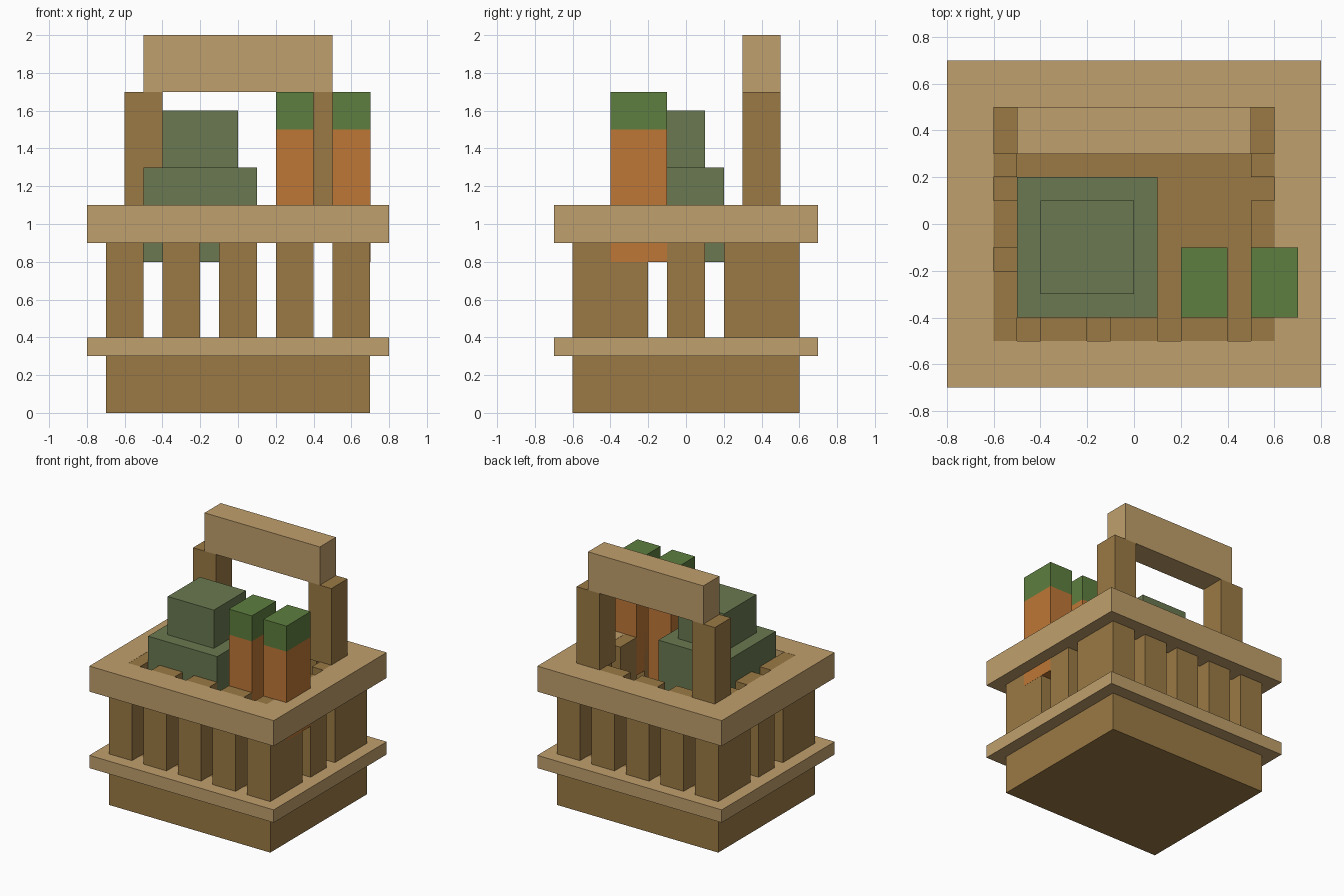
import bpy
import bmesh

cube = bpy.data.objects.get("Cube")
if cube:
    bpy.data.objects.remove(cube, do_unlink=True)


def material(name, rgb):
    m = bpy.data.materials.new(name)
    m.use_nodes = True
    color = (*rgb, 1)
    m.diffuse_color = color
    bsdf = m.node_tree.nodes["Principled BSDF"]
    bsdf.inputs["Base Color"].default_value = color
    bsdf.inputs["Roughness"].default_value = 0.9
    return m


tan = material("light wood", (0.53, 0.35, 0.15))
brown = material("dark wood", (0.33, 0.195, 0.06))
sage = material("sage green", (0.144, 0.19, 0.08))
leaf = material("leaf green", (0.112, 0.209, 0.05))
orange = material("carrot orange", (0.52, 0.184, 0.037))


def finish(name, bm, mat):
    mesh = bpy.data.meshes.new(name)
    bm.to_mesh(mesh)
    bm.free()
    mesh.materials.append(mat)
    obj = bpy.data.objects.new(name, mesh)
    bpy.context.collection.objects.link(obj)
    return obj


def box(name, x, y, z, mat):
    """Box from (low, high) pairs on each axis."""
    bm = bmesh.new()
    bmesh.ops.create_cube(bm, size=1)
    for v in bm.verts:
        for i, (low, high) in enumerate((x, y, z)):
            v.co[i] = high if v.co[i] > 0 else low
    return finish(name, bm, mat)


def ring(name, outer, inner, z, mat):
    """Rectangular frame with an open middle."""
    bm = bmesh.new()
    corners = [(-1, -1), (1, -1), (1, 1), (-1, 1)]
    loops = [[bm.verts.new((sx * w, sy * d, h)) for sx, sy in corners]
             for (w, d), h in ((outer, z[0]), (outer, z[1]),
                               (inner, z[1]), (inner, z[0]))]
    for k in range(4):
        a, b = loops[k], loops[(k + 1) % 4]
        for i in range(4):
            j = (i + 1) % 4
            bm.faces.new((a[i], a[j], b[j], b[i]))
    bmesh.ops.recalc_face_normals(bm, faces=bm.faces)
    return finish(name, bm, mat)


# Base and the two rims
box("base", (-0.7, 0.7), (-0.6, 0.6), (0, 0.399), brown)
ring("lower_rim", (0.8, 0.7), (0.6, 0.5), (0.3, 0.4), tan)
ring("upper_rim", (0.8, 0.7), (0.6, 0.5), (0.9, 1.1), tan)

# Corner posts, wall slats and handle posts
wall = (0.39, 1.099)
for sx, side in ((-1, "right"), (1, "left")):
    x = sorted((sx * 0.5, sx * 0.7))
    for sy, end in ((-1, "front"), (1, "back")):
        box(f"{end}_{side}_corner", x, sorted((sy * 0.2, sy * 0.6)), wall, brown)
    box(f"{side}_slat", x, (-0.1, 0.1), wall, brown)
    box(f"{side}_handle_post", sorted((sx * 0.4, sx * 0.6)), (0.3, 0.5),
        (1.095, 1.7), brown)
for sy, end in ((-1, "front"), (1, "back")):
    for i in (-1, 0, 1):
        c = i * 0.3
        box(f"{end}_slat_{i + 2}", (c - 0.1, c + 0.1),
            sorted((sy * 0.4, sy * 0.6)), wall, brown)

# Handle bar
box("handle_bar", (-0.5, 0.5), (0.3, 0.5), (1.7, 2), tan)

# Stepped vegetable
box("cabbage_bottom", (-0.5, 0.1), (-0.4, 0.2), (0.8, 1.3), sage)
box("cabbage_top", (-0.4, 0), (-0.3, 0.1), (1.3, 1.6), sage)

# Carrots with leafy tops
for name, x in (("inner", (0.2, 0.4)), ("outer", (0.5, 0.701))):
    box(f"{name}_carrot", x, (-0.4, -0.1), (0.8, 1.5), orange)
    box(f"{name}_carrot_leaves", x, (-0.4, -0.1), (1.5, 1.7), leaf)
